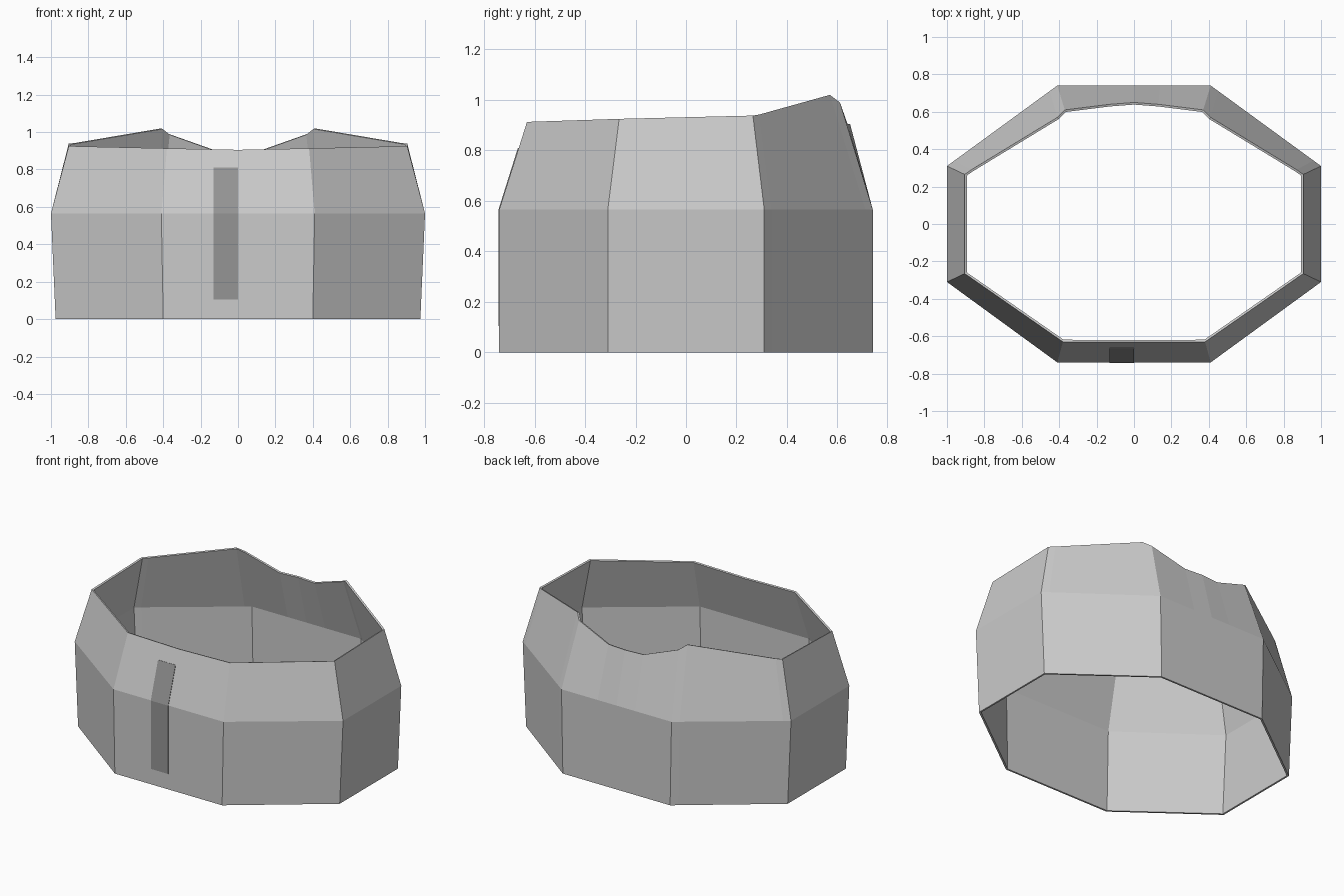
import bpy
import bmesh

if "Cube" in bpy.data.objects:
    bpy.data.objects.remove(bpy.data.objects["Cube"])


def make_object(name, verts, faces):
    mesh = bpy.data.meshes.new(name)
    mesh.from_pydata(verts, [], faces)
    mesh.update()
    obj = bpy.data.objects.new(name, mesh)
    bpy.context.collection.objects.link(obj)
    return obj


def add_thickness(obj, thickness):
    solid = obj.modifiers.new("thickness", "SOLIDIFY")
    solid.thickness = thickness
    solid.offset = -1
    solid.use_even_offset = True


WAIST = 0.565

# Right half of the wall, front to back: waist x, y and rim x, y, z
columns = [
    (0.00, -0.74, 0.00, -0.632, 0.905),
    (0.41, -0.74, 0.38, -0.63, 0.913),    # front corner
    (1.00, -0.31, 0.905, -0.265, 0.925),  # side corners
    (1.00, 0.31, 0.905, 0.265, 0.938),
    (0.96, 0.339, 0.87, 0.29, 0.942),
    (0.45, 0.711, 0.41, 0.57, 1.02),      # raised point
    (0.41, 0.74, 0.37, 0.61, 0.99),       # back corner
    (0.14, 0.74, 0.13, 0.64, 0.905),      # dip at the back
    (0.00, 0.74, 0.00, 0.65, 0.905),
]
verts = []
for mx, my, tx, ty, tz in columns:
    verts += [(mx * 0.975, my, 0), (mx, my, WAIST), (tx, ty, tz)]
faces = []
for i in range(len(columns) - 1):
    a, b = 3 * i, 3 * (i + 1)
    faces += [(a + k, b + k, b + k + 1, a + k + 1) for k in range(2)]

# Eight-sided wall, mirrored left to right
wall = make_object("octagonal_wall", verts, faces)
mirror = wall.modifiers.new("mirror", "MIRROR")
mirror.use_clip = True
add_thickness(wall, 0.012)

# Dark strip following the front panel
profile = [(-0.743, 0.105), (-0.743, WAIST), (-0.666, 0.81)]
strip_verts = [(x, y, z) for y, z in profile for x in (-0.13, 0.0)]
strip = make_object("front_strip", strip_verts, [(0, 1, 3, 2), (2, 3, 5, 4)])
add_thickness(strip, 0.006)
dark = bpy.data.materials.new("dark_grey")
dark.diffuse_color = (0.3, 0.3, 0.3, 1)
dark.use_nodes = True
dark.node_tree.nodes["Principled BSDF"].inputs["Base Color"].default_value = dark.diffuse_color
strip.data.materials.append(dark)
